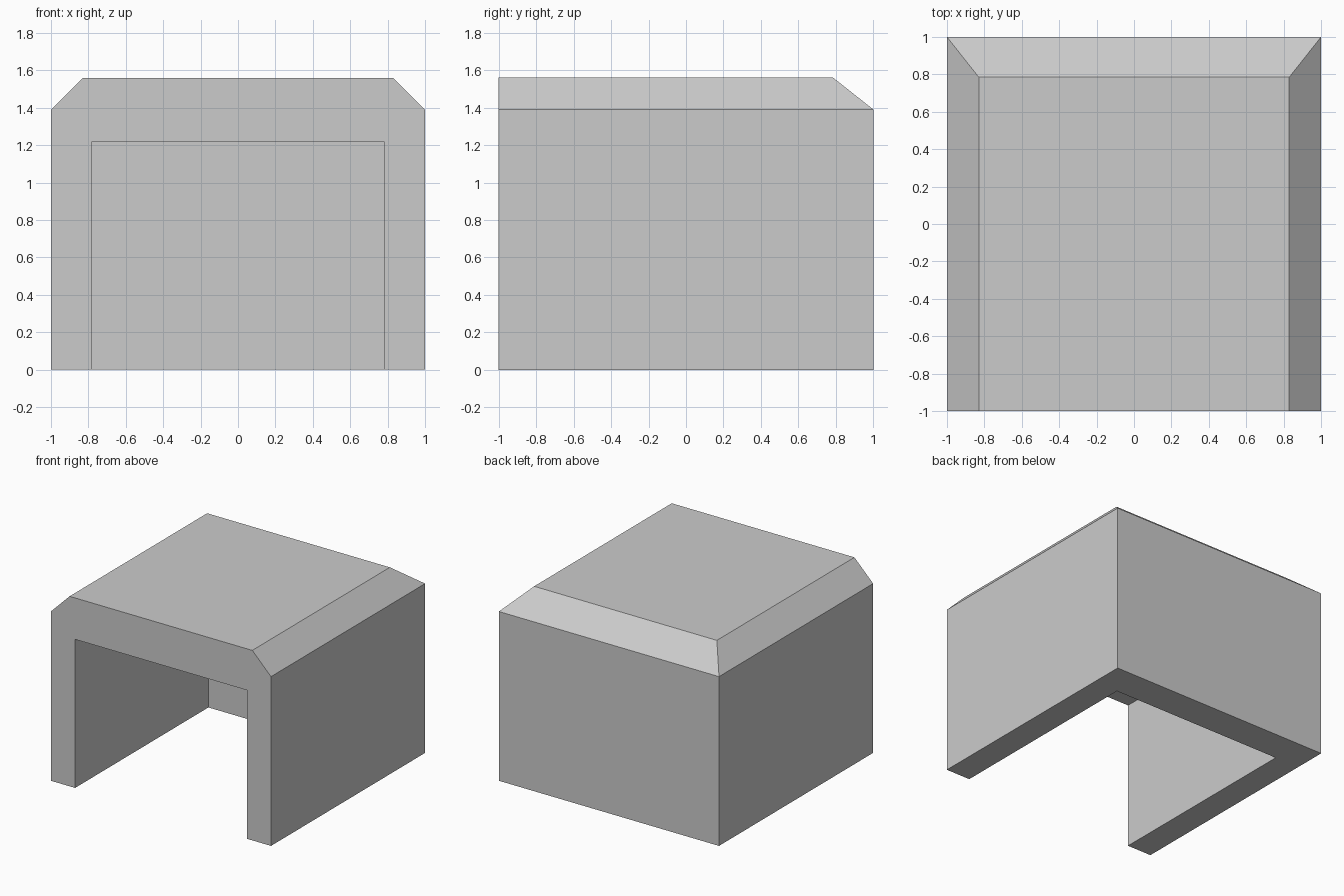
import bpy
import bmesh

cube = bpy.data.objects.get("Cube")
if cube:
    bpy.data.objects.remove(cube, do_unlink=True)

# Plain grey finish
grey = bpy.data.materials.new("light grey")
grey.use_nodes = True
colour = (0.6, 0.6, 0.6, 1)
grey.diffuse_color = colour
grey.node_tree.nodes["Principled BSDF"].inputs["Base Color"].default_value = colour

EAVE, TOP = 1.39, 1.56          # heights of the shell
OPEN_X, OPEN_Z, OPEN_Y = 0.78, 1.22, 0.73   # half width, height, depth of the recess

bm = bmesh.new()


def ring(x, back, z):
    """Rectangle of corners at one height, front edge flush at y = -1."""
    return [bm.verts.new(p) for p in ((-x, -1, z), (x, -1, z), (x, back, z), (-x, back, z))]


# Outer shell: upright walls with sloped sides and back at the top
base, eave, top = ring(1, 1, 0), ring(1, 1, EAVE), ring(0.83, 0.785, TOP)
inner, ceiling = ring(OPEN_X, OPEN_Y, 0), ring(OPEN_X, OPEN_Y, OPEN_Z)
bm.faces.new(top)
for i in (1, 2, 3):
    j = (i + 1) % 4
    bm.faces.new((base[i], base[j], eave[j], eave[i]))
    bm.faces.new((eave[i], eave[j], top[j], top[i]))
    # Recess walls and underside of each wall
    bm.faces.new((inner[j], inner[i], ceiling[i], ceiling[j]))
    bm.faces.new((base[j], base[i], inner[i], inner[j]))

# Recess ceiling
bm.faces.new(ceiling[::-1])

# Front frame around the opening
bm.faces.new((base[0], inner[0], ceiling[0], ceiling[1], inner[1],
              base[1], eave[1], top[1], top[0], eave[0]))

# The front edge of the recess shares the plane of the shell front
bmesh.ops.recalc_face_normals(bm, faces=bm.faces)
mesh = bpy.data.meshes.new("open_front_shelter")
bm.to_mesh(mesh)
bm.free()
mesh.materials.append(grey)
shelter = bpy.data.objects.new("open_front_shelter", mesh)
bpy.context.collection.objects.link(shelter)
